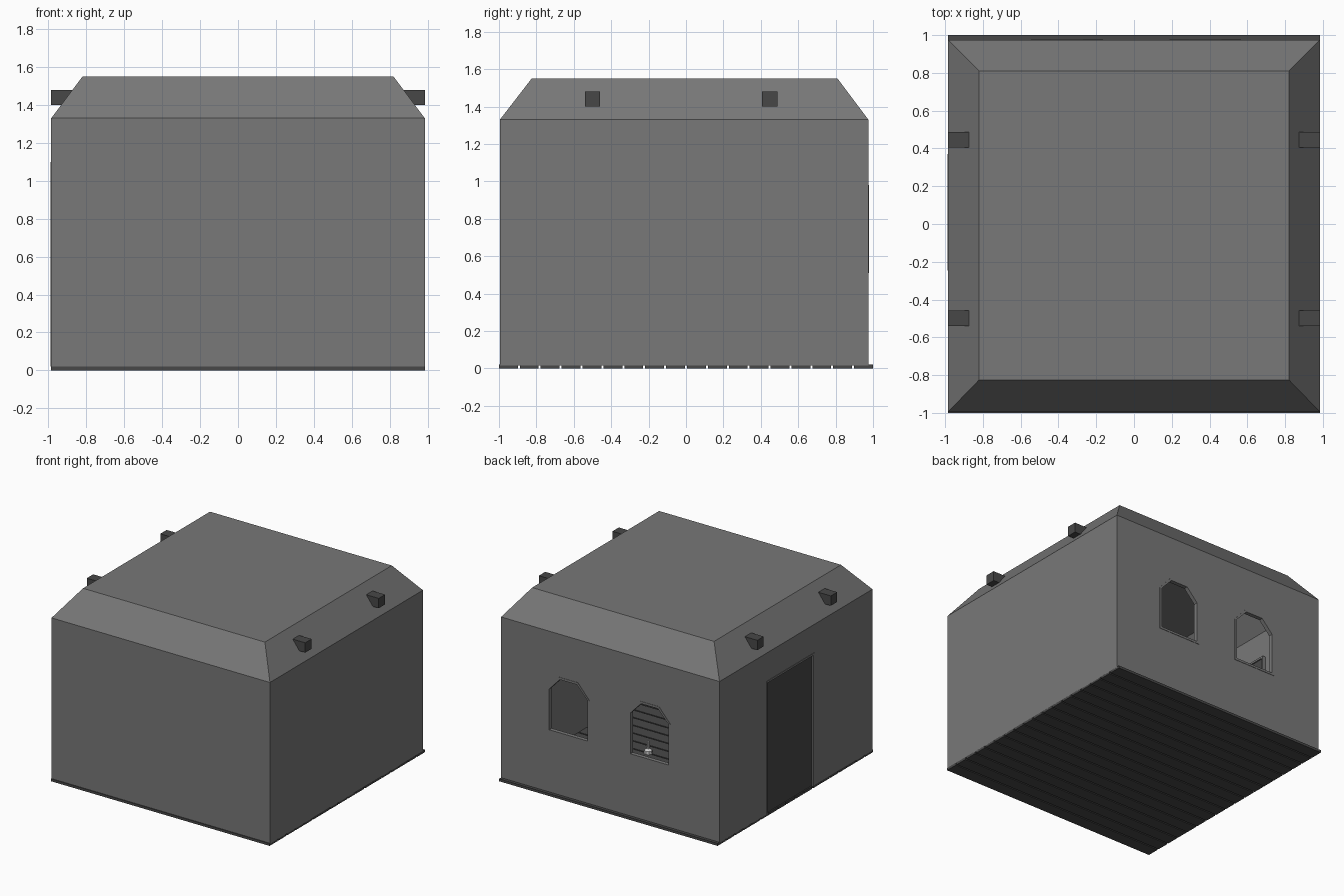
import bpy, bmesh, math

if "Cube" in bpy.data.objects:
    bpy.data.objects.remove(bpy.data.objects["Cube"])

W, YF, YB = 0.985, -0.995, 0.975      # wall half width, front and back wall
BASE, FLOOR, EAVE, TOP = 0.015, 0.02, 1.33, 1.55


def paint(name, v):
    m = bpy.data.materials.new(name)
    m.diffuse_color = (v, v, v, 1)
    m.use_nodes = True
    m.node_tree.nodes["Principled BSDF"].inputs["Base Color"].default_value = m.diffuse_color
    return m


PLASTER, WOOD, WAX = paint("plaster", 0.188), paint("dark_wood", 0.064), paint("wax", 0.75)


def make(name, bm, mat):
    bmesh.ops.recalc_face_normals(bm, faces=bm.faces)
    me = bpy.data.meshes.new(name)
    bm.to_mesh(me)
    bm.free()
    me.materials.append(mat)
    ob = bpy.data.objects.new(name, me)
    bpy.context.collection.objects.link(ob)
    return ob


def box(name, lo, hi, mat):
    bm = bmesh.new()
    bmesh.ops.create_cube(bm, size=1)
    for v in bm.verts:
        v.co = [(a + b) / 2 + c * (b - a) for a, b, c in zip(lo, hi, v.co)]
    return make(name, bm, mat)


def prism(name, pts, place, d0, d1, mat):
    """Solid extrusion of a (u, z) outline between depths d0 and d1."""
    bm = bmesh.new()
    a, b = [[bm.verts.new(place(u, z, d)) for u, z in pts] for d in (d0, d1)]
    bm.faces.new(a)
    bm.faces.new(b)
    for i in range(len(pts)):
        j = (i + 1) % len(pts)
        bm.faces.new((a[i], a[j], b[j], b[i]))
    return make(name, bm, mat)


def frame(name, outer, inner, place, d0, d1, mat):
    """Hollow surround between two matching outlines."""
    bm = bmesh.new()
    rings = [[bm.verts.new(place(u, z, d)) for u, z in pts]
             for pts, d in ((outer, d0), (outer, d1), (inner, d1), (inner, d0))]
    for k in range(4):
        r, s = rings[k], rings[(k + 1) % 4]
        for i in range(len(outer)):
            j = (i + 1) % len(outer)
            bm.faces.new((r[i], r[j], s[j], s[i]))
    return make(name, bm, mat)


# walls and hipped roof as one thin shell, open underneath
bm = bmesh.new()
rings = []
for x, y0, y1, z in ((W, YF, YB, BASE), (W, YF, YB, EAVE), (0.82, -0.825, 0.81, TOP)):
    rings.append([bm.verts.new(p) for p in ((-x, y0, z), (x, y0, z), (x, y1, z), (-x, y1, z))])
for r, s in zip(rings, rings[1:]):
    for i in range(4):
        j = (i + 1) % 4
        bm.faces.new((r[i], r[j], s[j], s[i]))
bm.faces.new(rings[-1])
house = make("house_shell", bm, PLASTER)
sol = house.modifiers.new("thickness", 'SOLIDIFY')
sol.thickness, sol.offset = 0.02, -1


def cut(cutter):
    cutter.hide_render = True
    cutter.hide_viewport = True
    m = house.modifiers.new("opening", 'BOOLEAN')
    m.operation, m.object, m.solver = 'DIFFERENCE', cutter, 'EXACT'


def on_back(u, z, d):
    return (u, d, z)


def on_left(u, z, d):
    return (d, u, z)


def arch(cx, t):
    """Window outline with a three-sided top, shrunk by t."""
    w, k = 0.19 - t, 0.085 - t * 0.5
    return [(cx - w, 0.51 + t), (cx + w, 0.51 + t), (cx + w, 0.86), (cx + k, 0.98 - t),
            (cx - k, 0.98 - t), (cx - w, 0.86)]


def doorway(t, z0=FLOOR):
    return [(-0.245 + t, z0), (0.37 - t, z0), (0.37 - t, 1.10 - t), (-0.245 + t, 1.10 - t)]


# two back windows
for i, cx in enumerate((0.377, -0.355)):
    cut(prism(f"window_cutter_{i}", arch(cx, 0.008), on_back, 0.90, 1.05, PLASTER))
    frame(f"window_frame_{i}", arch(cx, 0), arch(cx, 0.018), on_back, 0.945, 0.978, PLASTER)

# door in the left wall
cut(prism("door_cutter", doorway(0.008, -0.1), on_left, -1.05, -0.90, PLASTER))
o, n = doorway(0), doorway(0.016)
prism("door_frame", [o[0], n[0], n[3], n[2], n[1], o[1], o[2], o[3]],
      on_left, -0.988, -0.945, PLASTER)
prism("door_panel", doorway(0.014), on_left, -0.975, -0.955, WOOD)

# floor planks with narrow gaps
for i in range(18):
    y = -1 + i * 0.1117
    box(f"floor_plank_{i}", (-0.985, y, 0), (0.985, y + 0.101, FLOOR), WOOD)

# roof beams poking out on both sides
for i, y in enumerate((0.447, -0.5)):
    box(f"roof_beam_{i}", (-0.985, y - 0.041, 1.40), (0.985, y + 0.041, 1.48), WOOD)

# small pale candle stand on the floor: a stack of turned rings
bm = bmesh.new()
prev = None
for r, z in ((0.032, 0.02), (0.03, 0.045), (0.012, 0.06), (0.01, 0.12)):
    ring = [bm.verts.new((0.34 + r * math.cos(a * math.pi / 4), r * math.sin(a * math.pi / 4), z))
            for a in range(8)]
    if prev:
        for i in range(8):
            j = (i + 1) % 8
            bm.faces.new((prev[i], prev[j], ring[j], ring[i]))
    else:
        bm.faces.new(ring)
    prev = ring
bm.faces.new(prev)
make("candle_stand", bm, WAX)
